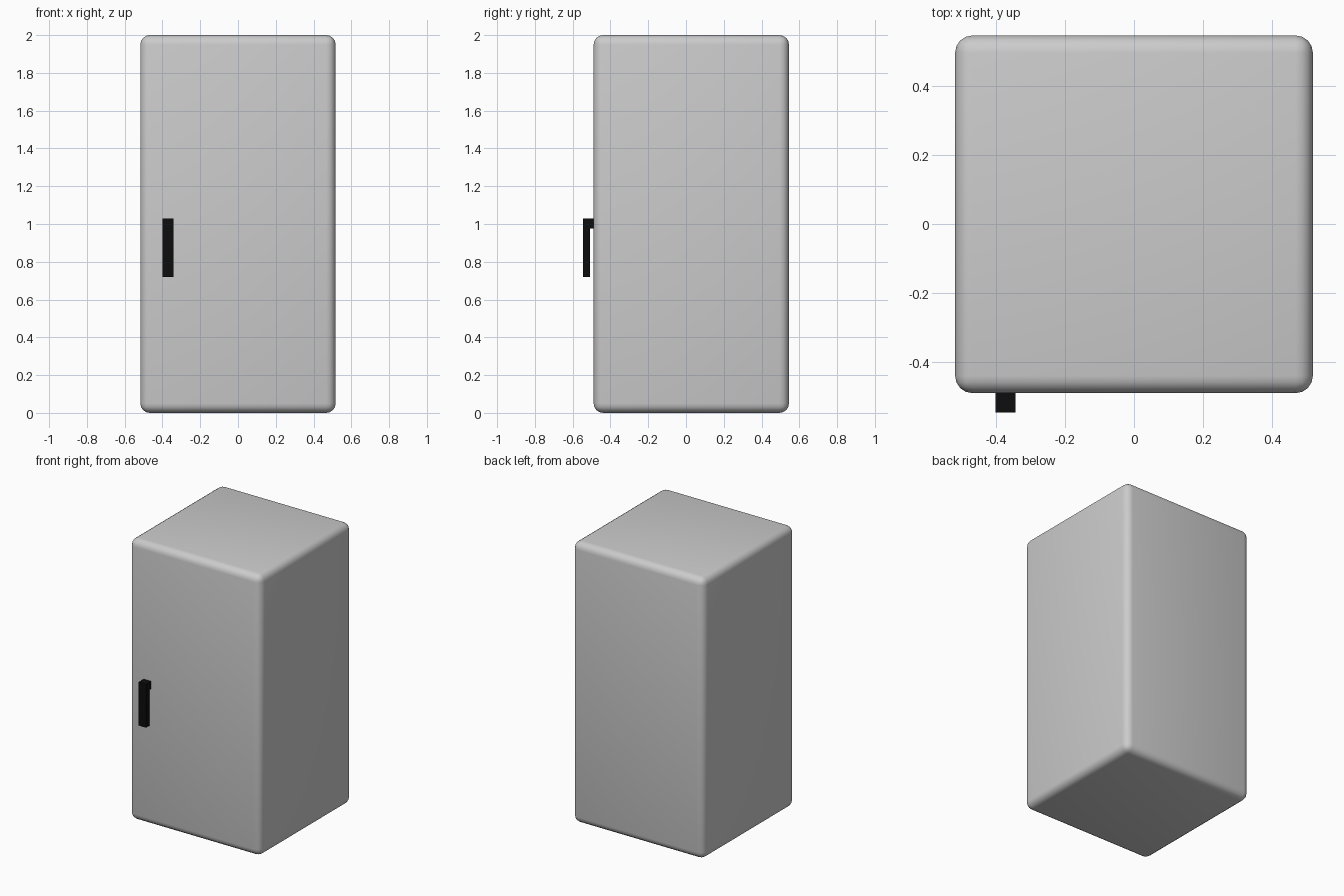
import bpy
import bmesh

if "Cube" in bpy.data.objects:
    bpy.data.objects.remove(bpy.data.objects["Cube"])


def add_object(name, bm):
    bmesh.ops.recalc_face_normals(bm, faces=bm.faces)
    mesh = bpy.data.meshes.new(name)
    bm.to_mesh(mesh)
    bm.free()
    obj = bpy.data.objects.new(name, mesh)
    bpy.context.collection.objects.link(obj)
    return obj


# Cabinet body: tall box with rounded, smooth-shaded edges
bm = bmesh.new()
bmesh.ops.create_cube(bm, size=1.0)
bmesh.ops.scale(bm, vec=(1.034, 1.034, 2.0), verts=bm.verts)
bmesh.ops.translate(bm, vec=(0, 0.028, 1.0), verts=bm.verts)
body = add_object("cabinet_body", bm)
bevel = body.modifiers.new("rounded_edges", 'BEVEL')
bevel.width = 0.05
bevel.segments = 4
for poly in body.data.polygons:
    poly.use_smooth = True

# Door handle: hooked profile in the y-z plane, extruded across x
profile = [(-0.47, 1.03), (-0.545, 1.03), (-0.545, 0.72),
           (-0.507, 0.72), (-0.507, 0.975), (-0.47, 0.975)]
bm = bmesh.new()
face = bm.faces.new([bm.verts.new((-0.40, y, z)) for y, z in profile])
ext = bmesh.ops.extrude_face_region(bm, geom=[face], use_keep_orig=True)
moved = [g for g in ext["geom"] if isinstance(g, bmesh.types.BMVert)]
bmesh.ops.translate(bm, vec=(0.058, 0, 0), verts=moved)
handle = add_object("door_handle", bm)

# Black handle finish
black = bpy.data.materials.new("black")
black.diffuse_color = (0.004, 0.004, 0.004, 1)
black.use_nodes = True
black.node_tree.nodes["Principled BSDF"].inputs["Base Color"].default_value = black.diffuse_color
handle.data.materials.append(black)
